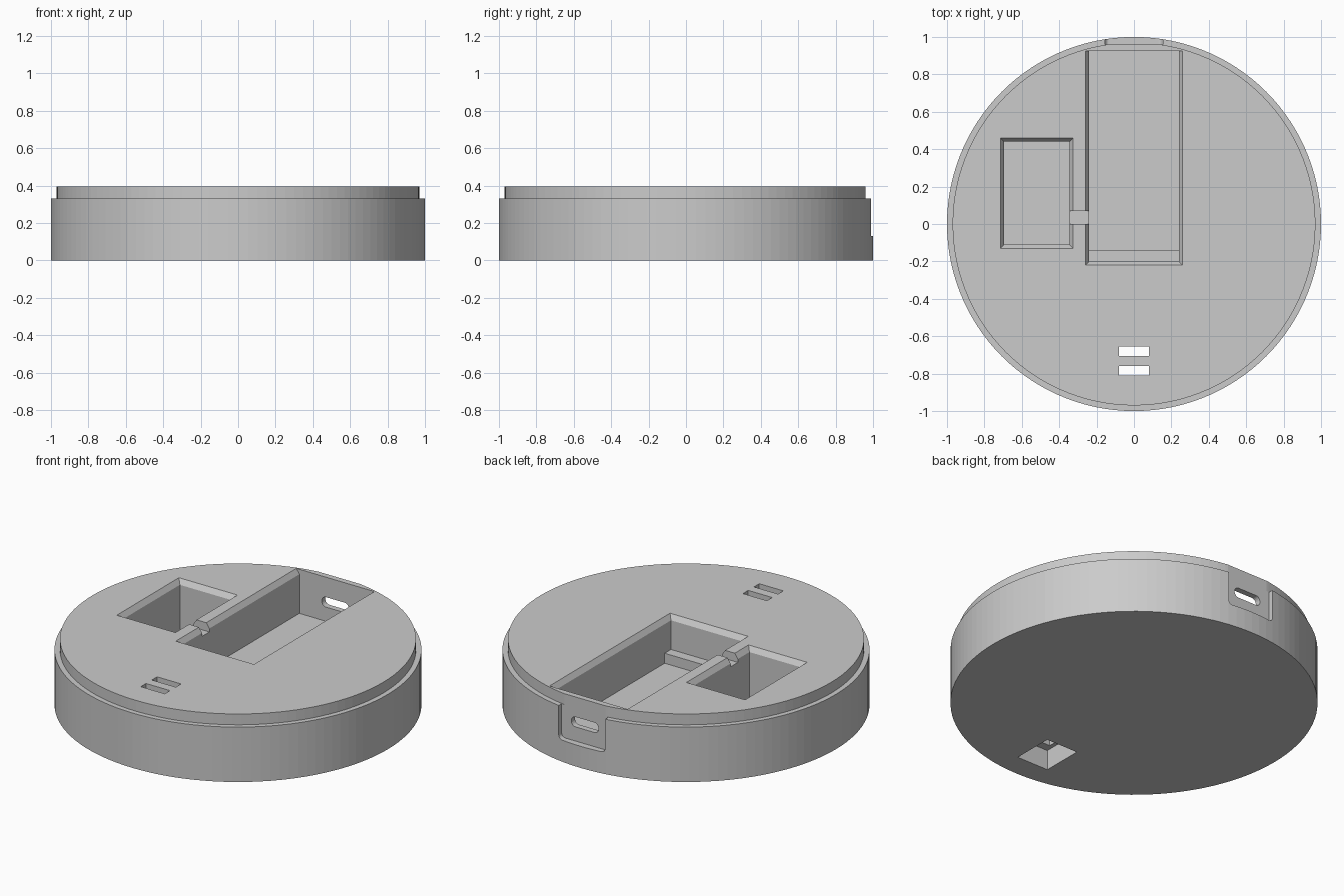
import bpy, bmesh, math
from mathutils import Vector

if "Cube" in bpy.data.objects:
    bpy.data.objects.remove(bpy.data.objects["Cube"])

TOP = 0.395
grey = bpy.data.materials.new("plain grey")
grey.use_nodes = True
grey.diffuse_color = (0.6, 0.6, 0.6, 1)
grey.node_tree.nodes["Principled BSDF"].inputs["Base Color"].default_value = grey.diffuse_color


def add_object(name, bm):
    bmesh.ops.recalc_face_normals(bm, faces=bm.faces)
    mesh = bpy.data.meshes.new(name)
    bm.to_mesh(mesh)
    bm.free()
    mesh.materials.append(grey)
    obj = bpy.data.objects.new(name, mesh)
    bpy.context.collection.objects.link(obj)
    return obj


def loft(name, rings):
    """Closed solid through rings with equal point counts."""
    bm = bmesh.new()
    loops = [[bm.verts.new(p) for p in ring] for ring in rings]
    n = len(loops[0])
    for a, b in zip(loops, loops[1:]):
        for i in range(n):
            j = (i + 1) % n
            bm.faces.new((a[i], a[j], b[j], b[i]))
    bm.faces.new(loops[0])
    bm.faces.new(loops[-1])
    return add_object(name, bm)


def circle(r, z, n=120):
    return [(r * math.cos(math.tau * i / n), r * math.sin(math.tau * i / n), z) for i in range(n)]


def rect(x0, x1, y0, y1, z):
    return [(x0, y0, z), (x1, y0, z), (x1, y1, z), (x0, y1, z)]


def box(name, x0, x1, y0, y1, z0, z1):
    return loft(name, [rect(x0, x1, y0, y1, z0), rect(x0, x1, y0, y1, z1)])


def rounded_plug(name, half, z0, z1, y0, y1, r):
    """Rounded rectangle in the xz plane, extruded along y."""
    mid, up = (z0 + z1) / 2, (z1 - z0) / 2
    ring = []
    for k, (sx, sz) in enumerate([(1, 1), (-1, 1), (-1, -1), (1, -1)]):
        for s in range(6):
            a = math.pi / 2 * (k + s / 5)
            ring.append((sx * (half - r) + r * math.cos(a), mid + sz * (up - r) + r * math.sin(a)))
    return loft(name, [[(x, y, z) for x, z in ring] for y in (y0, y1)])


def cut(target, cutter):
    cutter.hide_render = True
    mod = target.modifiers.new("cut", "BOOLEAN")
    mod.operation, mod.solver, mod.object = "DIFFERENCE", "EXACT", cutter
    deps = bpy.context.evaluated_depsgraph_get()
    mesh = bpy.data.meshes.new_from_object(target.evaluated_get(deps))
    target.modifiers.clear()
    target.data = mesh
    bpy.data.objects.remove(cutter)


def chamfered_pocket(name, x0, x1, y0, y1, floor, back=1):
    """Straight walls with a flared mouth; back=0 keeps the rear wall upright."""
    c, d = 0.02, 0.03
    rings = [rect(x0, x1, y0, y1, z) for z in (floor, TOP - d)]
    rings.append(rect(x0 - 2 * c, x1 + 2 * c, y0 - 2 * c, y1 + 2 * c * back, TOP + d))
    return loft(name, rings)


# Stepped round body
body = loft("round_base", [circle(1, 0), circle(1, 0.33), circle(0.97, 0.33), circle(0.97, TOP)])

# Small pocket, and long pocket with a shelf at its front end
cut(body, chamfered_pocket("small_pocket", -0.695, -0.345, -0.11, 0.44, 0.05))
cut(body, chamfered_pocket("long_pocket", -0.24, 0.24, -0.20, 0.925, 0.19, back=0))
cut(body, box("long_pocket_floor", -0.24, 0.24, -0.14, 0.925, 0.13, 0.25))

# Wire channel joining the pockets
cut(body, box("wire_channel", -0.36, -0.22, 0.0, 0.07, 0.345, 0.5))

# Flat rear recess and its port opening
cut(body, rounded_plug("rear_recess", 0.155, 0.13, 0.6, 0.96, 1.1, 0.025))
cut(body, rounded_plug("port_opening", 0.09, 0.215, 0.275, 0.9, 1.1, 0.028))

# Underside recess and the two slots above it
cut(body, box("under_recess", -0.105, 0.105, -0.86, -0.61, -0.1, 0.12))
for y in (-0.68, -0.785):
    cut(body, box("strap_slot", -0.08, 0.08, y - 0.025, y + 0.025, 0.05, 0.5))
